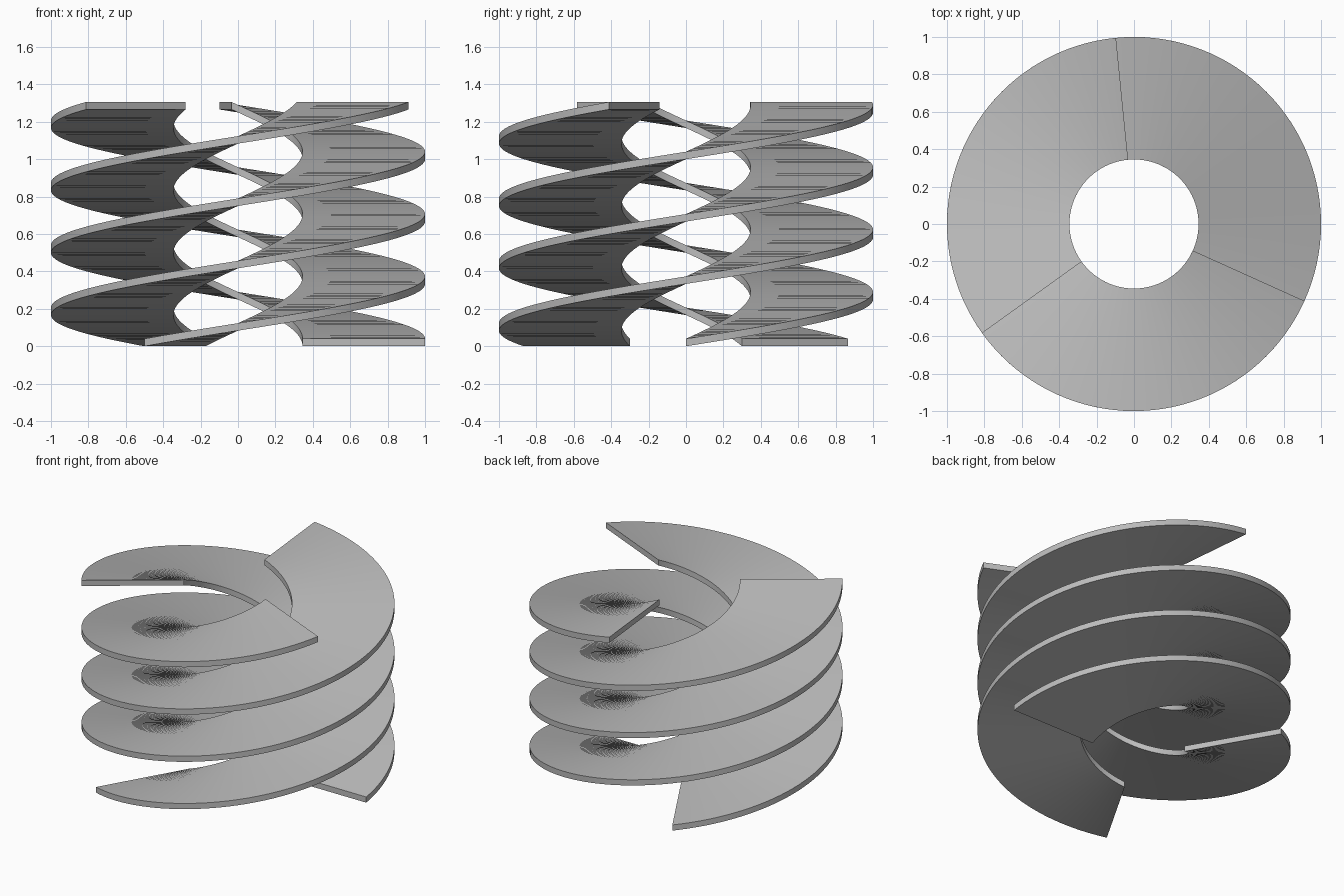
import bpy
import bmesh
from math import radians
from mathutils import Matrix, Vector

INNER, OUTER, THICK = 0.345, 1.0, 0.04
PITCH, TURN, STEPS = 1.0, 455.7, 152

cube = bpy.data.objects.get("Cube")
if cube:
    bpy.data.objects.remove(cube, do_unlink=True)

# Plain grey for everything
grey = bpy.data.materials.new("plain_grey")
grey.use_nodes = True
colour = (0.5, 0.5, 0.5, 1.0)
grey.diffuse_color = colour
grey.node_tree.nodes["Principled BSDF"].inputs["Base Color"].default_value = colour


def spiral_ramp(name, start):
    """Sweep a thin rectangular section upwards around the z axis."""
    bm = bmesh.new()
    section = [(INNER, 0), (OUTER, 0), (OUTER, THICK), (INNER, THICK)]
    verts = [bm.verts.new((r, 0, z)) for r, z in section]
    edges = [bm.edges.new((verts[i], verts[i - 1])) for i in range(len(verts))]
    rise = PITCH * TURN / 360 / STEPS
    bmesh.ops.spin(bm, geom=verts + edges, cent=(0, 0, 0), axis=(0, 0, 1),
                   dvec=Vector((0, 0, rise)), angle=radians(TURN), steps=STEPS)
    # Close both ends
    bmesh.ops.holes_fill(bm, edges=[e for e in bm.edges if e.is_boundary], sides=4)
    bmesh.ops.recalc_face_normals(bm, faces=bm.faces[:])
    bm.transform(Matrix.Rotation(radians(start), 4, "Z"))

    mesh = bpy.data.meshes.new(name)
    bm.to_mesh(mesh)
    bm.free()
    mesh.materials.append(grey)
    ramp = bpy.data.objects.new(name, mesh)
    bpy.context.collection.objects.link(ramp)
    bpy.ops.object.select_all(action="DESELECT")
    ramp.select_set(True)
    bpy.context.view_layer.objects.active = ramp
    bpy.ops.object.shade_smooth_by_angle(angle=radians(30))


# Three interleaved ramps
for label, start in (("first", 0), ("second", 120), ("third", 240)):
    spiral_ramp(label + "_spiral_ramp", start)
